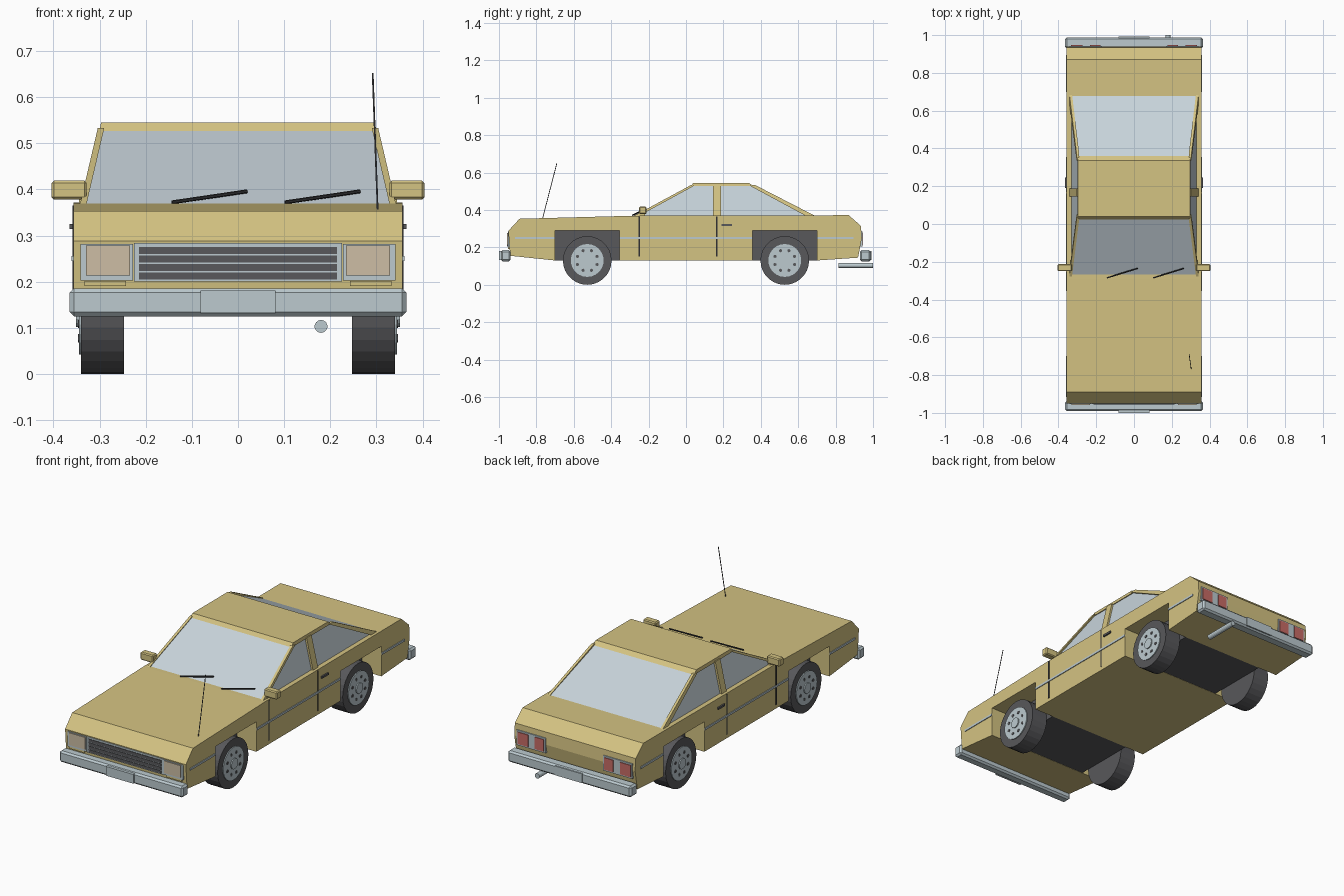
import bpy, bmesh, math
from mathutils import Vector

if "Cube" in bpy.data.objects:
    bpy.data.objects.remove(bpy.data.objects["Cube"])


def material(name, r, g, b):
    lin = [((c / 255 + 0.055) / 1.055) ** 2.4 for c in (r, g, b)]
    m = bpy.data.materials.new(name)
    m.diffuse_color = (*lin, 1)
    m.use_nodes = True
    m.node_tree.nodes["Principled BSDF"].inputs["Base Color"].default_value = m.diffuse_color
    return m


TAN = material("tan paint", 212, 195, 130)
GLASS = material("pale glass", 199, 211, 218)
CHROME = material("silver trim", 188, 202, 207)
DARK = material("dark rubber", 88, 88, 91)
BLACK = material("black detail", 48, 48, 50)
LAMP = material("beige headlamp", 205, 190, 165)
RED = material("red lamp", 200, 108, 102)


def finish(name, bm, mat):
    bmesh.ops.recalc_face_normals(bm, faces=bm.faces)
    me = bpy.data.meshes.new(name)
    bm.to_mesh(me)
    bm.free()
    me.materials.append(mat)
    ob = bpy.data.objects.new(name, me)
    bpy.context.collection.objects.link(ob)
    return ob


def box(name, x, y, z, mat, bevel=0):
    """Box from (min, max) ranges on each axis."""
    bm = bmesh.new()
    bmesh.ops.create_cube(bm, size=1)
    for v in bm.verts:
        v.co = [(r[0] + r[1]) / 2 + c * (r[1] - r[0]) for r, c in zip((x, y, z), v.co)]
    if bevel:
        bmesh.ops.bevel(bm, geom=bm.edges[:], offset=bevel, segments=1, affect='EDGES')
    return finish(name, bm, mat)


def side_box(name, s, x, y, z, mat, bevel=0):
    return box(name, sorted((s * x[0], s * x[1])), y, z, mat, bevel)


def hull(name, points, mat):
    bm = bmesh.new()
    for p in points:
        bm.verts.new(p)
    bmesh.ops.convex_hull(bm, input=bm.verts[:])
    return finish(name, bm, mat)


def rod(name, a, b, radius, mat, sides=8):
    a, b = Vector(a), Vector(b)
    bm = bmesh.new()
    bmesh.ops.create_cone(bm, cap_ends=True, segments=sides, radius1=radius,
                          radius2=radius, depth=(b - a).length)
    rot = (b - a).to_track_quat('Z', 'Y')
    for v in bm.verts:
        v.co = rot @ v.co + (a + b) / 2
    return finish(name, bm, mat)


# Body: side profile with square wheel arches, extruded across the width
W = 0.357
profile = [(-0.94, 0.155), (-0.95, 0.288), (-0.89, 0.353), (-0.29, 0.369), (0.87, 0.372),
           (0.935, 0.315), (0.94, 0.25), (0.92, 0.145), (0.70, 0.13), (0.70, 0.29),
           (0.355, 0.29), (0.355, 0.13), (-0.355, 0.13), (-0.355, 0.29),
           (-0.70, 0.29), (-0.70, 0.13)]
bm = bmesh.new()
face = bm.faces.new([bm.verts.new((-W, y, z)) for y, z in profile])
ext = bmesh.ops.extrude_face_region(bm, geom=[face])
for v in ext["geom"]:
    if isinstance(v, bmesh.types.BMVert):
        v.co.x = W
finish("body", bm, TAN)

# Inner wheel housings
for name, y0, y1 in (("front", -0.70, -0.355), ("rear", 0.355, 0.70)):
    box(name + "_wheel_housing", (-0.243, 0.243), (y0, y1), (0.131, 0.29), DARK)

# Glass cabin and roof slab
hull("cabin_glass", [(s * x, y, z) for s in (-1, 1) for x, y, z in
     ((0.333, -0.275, 0.365), (0.333, 0.69, 0.365), (0.294, 0.035, 0.532), (0.294, 0.345, 0.532))], GLASS)
hull("roof", [(s * x, y, z) for s in (-1, 1) for x, y, z in
     ((0.30, 0.025, 0.527), (0.30, 0.36, 0.527), (0.297, 0.04, 0.545), (0.297, 0.337, 0.545))], TAN)


def pillar(name, s, low, high, z0=0.366, z1=0.533):
    """Slanted post: low and high are y ranges at the belt and the roof."""
    pts = [(s * (x + d), y, z) for ys, x, z in ((low, 0.333, z0), (high, 0.294, z1))
           for y in ys for d in (-0.004, 0.010)]
    return hull(name, pts, TAN)


for s, side in ((1, "right"), (-1, "left")):
    # Window posts
    pillar(side + "_front_pillar", s, (-0.283, -0.255), (0.026, 0.05))
    pillar(side + "_middle_pillar", s, (0.145, 0.187), (0.145, 0.187))
    pillar(side + "_rear_pillar", s, (0.645, 0.695), (0.335, 0.37))
    # Door mirror
    side_box(side + "_mirror", s, (0.328, 0.404), (-0.25, -0.212), (0.378, 0.419), TAN, 0.005)
    side_box(side + "_mirror_stem", s, (0.325, 0.345), (-0.245, -0.22), (0.36, 0.385), TAN)
    # Side trim strips between the arches
    for y0, y1 in ((-0.915, -0.70), (-0.355, 0.355), (0.70, 0.895)):
        side_box(side + "_trim", s, (0.355, 0.361), (y0, y1), (0.245, 0.256), CHROME)
    # Door gaps and handle
    for y in (-0.25, 0.165):
        side_box(side + "_door_gap", s, (0.355, 0.359), (y - 0.004, y + 0.004), (0.15, 0.365), BLACK)
    side_box(side + "_door_handle", s, (0.355, 0.365), (0.19, 0.245), (0.314, 0.325), DARK)
    # Wheels with hubs, caps and bolt holes
    for name, y in (("front", -0.528), ("rear", 0.528)):
        tag = f"{side}_{name}_"
        rod(tag + "tire", (s * 0.247, y, 0.13), (s * 0.34, y, 0.13), 0.13, DARK, 28)
        rod(tag + "hub", (s * 0.33, y, 0.13), (s * 0.345, y, 0.13), 0.088, CHROME, 24)
        rod(tag + "hub_cap", (s * 0.34, y, 0.13), (s * 0.351, y, 0.13), 0.028, CHROME, 16)
        for i in range(8):
            a = math.tau * (i + 0.5) / 8
            c = (y + 0.057 * math.cos(a), 0.13 + 0.057 * math.sin(a))
            rod(tag + "bolt_hole", (s * 0.34, *c), (s * 0.347, *c), 0.009, DARK, 6)
    # Headlamps and turn signals
    side_box(side + "_headlamp_frame", s, (0.228, 0.341), (-0.953, -0.935), (0.202, 0.282), CHROME)
    side_box(side + "_headlamp", s, (0.234, 0.33), (-0.957, -0.94), (0.213, 0.278), LAMP)
    side_box(side + "_turn_signal", s, (0.243, 0.333), (-0.951, -0.935), (0.191, 0.201), TAN)
    # Tail lamps: two red blocks beside a reversing lamp
    side_box(side + "_tail_lamp_frame", s, (0.17, 0.342), (0.92, 0.943), (0.205, 0.285), CHROME)
    for x0, x1 in ((0.178, 0.232), (0.272, 0.334)):
        side_box(side + "_tail_lamp", s, (x0, x1), (0.93, 0.947), (0.213, 0.277), RED)

# Grille with dark slots
box("grille_frame", (-0.226, 0.226), (-0.953, -0.935), (0.2, 0.284), CHROME)
for i in range(4):
    z = 0.205 + i * 0.0185
    box("grille_slot", (-0.215, 0.215), (-0.956, -0.94), (z, z + 0.0145), DARK)

# Bumpers and number plates
box("front_bumper", (-0.365, 0.365), (-0.99, -0.938), (0.125, 0.185), CHROME, 0.009)
box("rear_bumper", (-0.365, 0.365), (0.93, 0.988), (0.125, 0.185), CHROME, 0.009)
box("front_plate", (-0.081, 0.081), (-1.0, -0.985), (0.132, 0.181), CHROME)
box("rear_plate", (-0.081, 0.081), (0.985, 0.993), (0.132, 0.181), CHROME)

# Exhaust, antenna and wipers
rod("exhaust_pipe", (0.18, 0.815, 0.103), (0.18, 1.0, 0.103), 0.014, CHROME, 14)
rod("antenna", (0.303, -0.768, 0.35), (0.292, -0.69, 0.652), 0.002, DARK, 6)
for x in (-0.143, 0.102):
    rod("wiper", (x, -0.285, 0.372), (x + 0.163, -0.235, 0.396), 0.0042, BLACK, 6)
